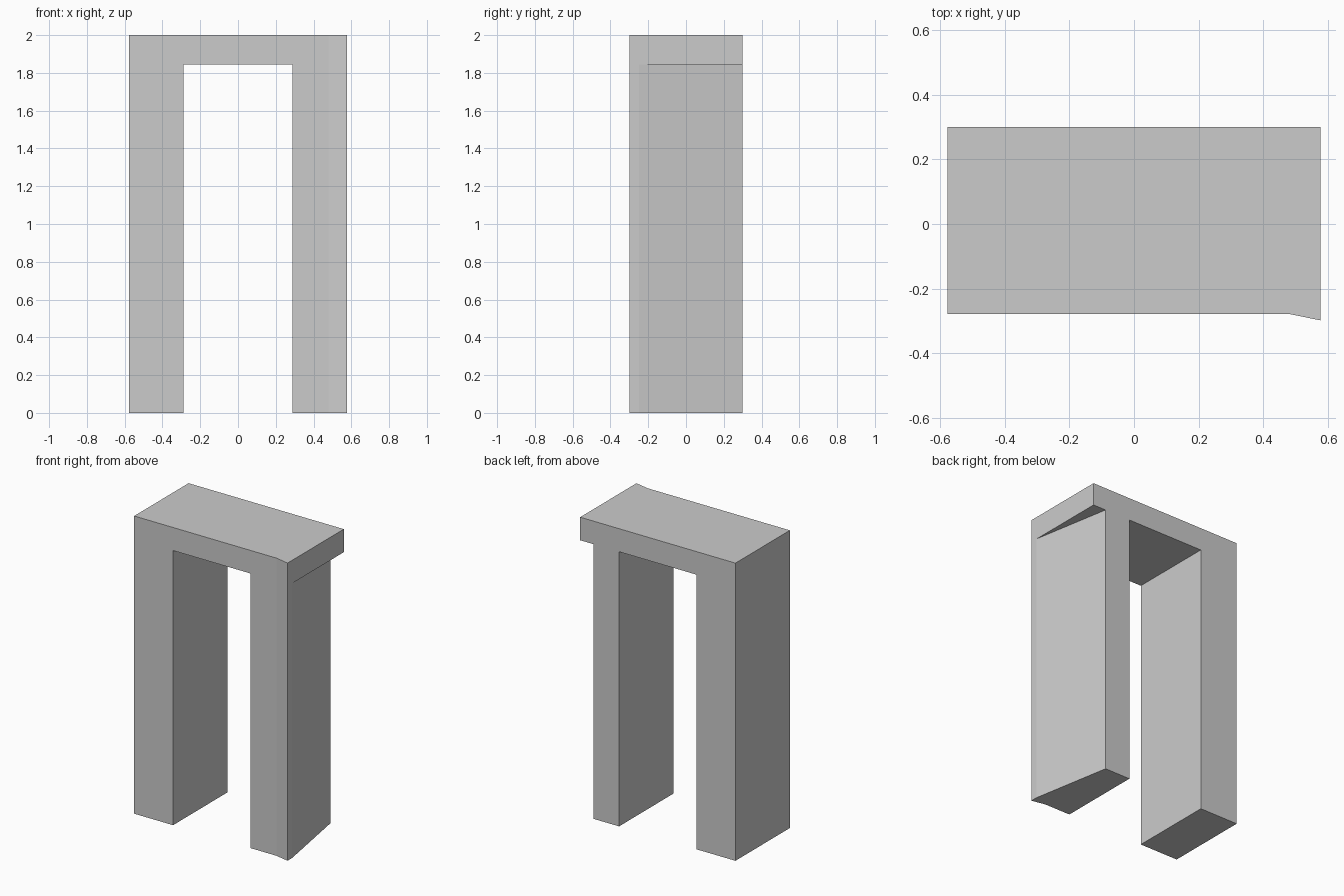
import bpy
import bmesh

cube = bpy.data.objects.get("Cube")
if cube:
    bpy.data.objects.remove(cube, do_unlink=True)

# One plain stone colour
stone = bpy.data.materials.new("light_grey")
stone.use_nodes = True
grey = (0.6, 0.6, 0.6, 1)
stone.diffuse_color = grey
stone.node_tree.nodes["Principled BSDF"].inputs["Base Color"].default_value = grey

HALF_W, INNER = 0.577, 0.288       # outer half width, half of the opening
FRONT, BACK = -0.278, 0.299
LIP_X, LIP_Y = 0.48, -0.298        # flared front corner on the left
UNDERSIDE, TOP = 1.845, 2.0


def prism(name, outline, bottom, top, cap=True):
    """Extrude a counter-clockwise plan outline from bottom to top."""
    bm = bmesh.new()
    low = [bm.verts.new((x, y, bottom)) for x, y in outline]
    high = [bm.verts.new((x, y, top)) for x, y in outline]
    bm.faces.new(low[::-1])
    if cap:
        bm.faces.new(high)
    for i in range(len(outline)):
        j = (i + 1) % len(outline)
        bm.faces.new((low[i], low[j], high[j], high[i]))
    mesh = bpy.data.meshes.new(name)
    bm.to_mesh(mesh)
    bm.free()
    mesh.materials.append(stone)
    obj = bpy.data.objects.new(name, mesh)
    bpy.context.collection.objects.link(obj)
    return obj


# Plain rectangular pillar
prism("right_pillar",
      [(-HALF_W, FRONT), (-INNER, FRONT), (-INNER, BACK), (-HALF_W, BACK)],
      0, UNDERSIDE, cap=False)

# Pillar with a flared front corner, its outer side tapering in to the back
prism("left_pillar",
      [(INNER, FRONT), (LIP_X, FRONT), (HALF_W, LIP_Y), (HALF_W, -0.25),
       (LIP_X, BACK), (INNER, BACK)],
      0, UNDERSIDE, cap=False)

# Slab across both pillars, overhanging the tapered side
prism("lintel",
      [(-HALF_W, FRONT), (LIP_X, FRONT), (HALF_W, LIP_Y),
       (HALF_W, BACK), (-HALF_W, BACK)],
      UNDERSIDE, TOP)
